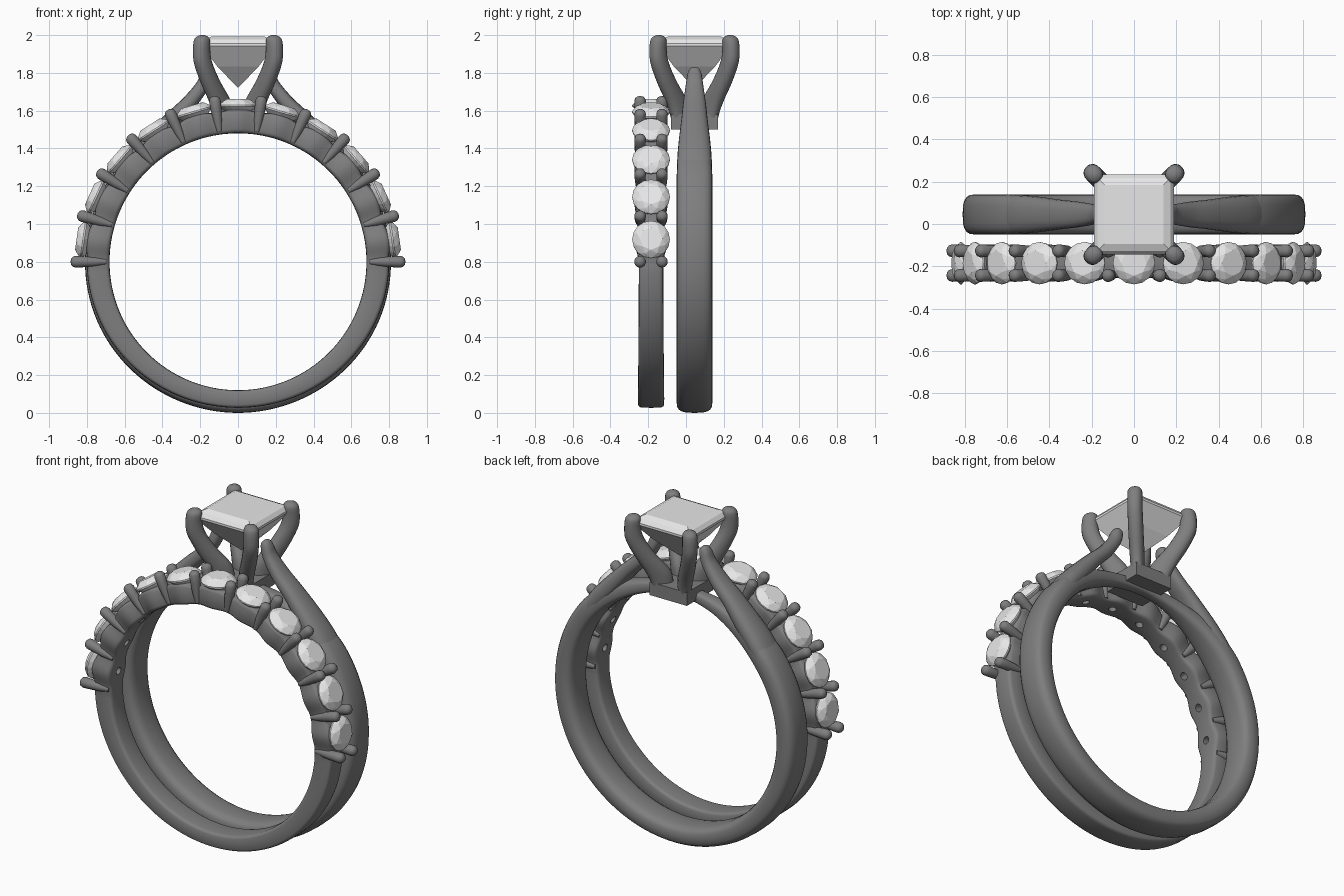
import bpy, bmesh, math
from mathutils import Vector, Matrix

if "Cube" in bpy.data.objects:
    bpy.data.objects.remove(bpy.data.objects["Cube"])

CENTER_Z = 0.8        # axis height of both rings
SOLITAIRE_Y = 0.045   # centre plane of the solitaire ring
BAND_Y = -0.185       # centre plane of the stone-set band
STONES = 11
STEP = math.pi / STONES


def material(name, value):
    m = bpy.data.materials.new(name)
    m.use_nodes = True
    color = (value, value, value, 1)
    m.diffuse_color = color
    m.node_tree.nodes["Principled BSDF"].inputs["Base Color"].default_value = color
    return m


METAL = material("grey metal", 0.21)
GEM = material("pale gem", 0.8)


def add_object(name, bm, mat, smooth=True):
    bmesh.ops.remove_doubles(bm, verts=bm.verts, dist=0.0001)
    bmesh.ops.recalc_face_normals(bm, faces=bm.faces)
    mesh = bpy.data.meshes.new(name)
    bm.to_mesh(mesh)
    bm.free()
    mesh.materials.append(mat)
    obj = bpy.data.objects.new(name, mesh)
    bpy.context.collection.objects.link(obj)
    if smooth:
        smooth_edges(obj)
    return obj


def activate(obj):
    bpy.ops.object.select_all(action='DESELECT')
    obj.select_set(True)
    bpy.context.view_layer.objects.active = obj


def smooth_edges(obj):
    activate(obj)
    bpy.ops.object.shade_smooth_by_angle(angle=math.radians(40))


def loft(bm, rings, closed=False):
    """Skin a list of equal-sized point rings; cap the ends unless closed."""
    rows = [[bm.verts.new(p) for p in ring] for ring in rings]
    n = len(rows[0])
    pairs = list(zip(rows, rows[1:]))
    if closed:
        pairs.append((rows[-1], rows[0]))
    else:
        bm.faces.new(rows[0])
        bm.faces.new(rows[-1])
    for a, b in pairs:
        for i in range(n):
            j = (i + 1) % n
            bm.faces.new((a[i], a[j], b[j], b[i]))


def section(center, u, v, a, b, power=1.0, n=20):
    """Superellipse ring with half sizes a along u and b along v."""
    def bend(s):
        return math.copysign(abs(s) ** power, s)
    angles = [math.tau * i / n for i in range(n)]
    return [center + u * a * bend(math.cos(t)) + v * b * bend(math.sin(t)) for t in angles]


def resample(keys, n):
    """Smooth interpolation through key tuples."""
    k = [Vector(p) for p in keys]
    k = [2 * k[0] - k[1]] + k + [2 * k[-1] - k[-2]]
    out = []
    for i in range(1, len(k) - 2):
        for s in range(n):
            t = s / n
            m0, m1 = (k[i + 1] - k[i - 1]) / 2, (k[i + 2] - k[i]) / 2
            out.append(k[i] * (2 * t**3 - 3 * t**2 + 1) + m0 * (t**3 - 2 * t**2 + t)
                       + k[i + 1] * (3 * t**2 - 2 * t**3) + m1 * (t**3 - t**2))
    return out + [k[-2]]


def ramp(x, lo, hi):
    t = min(max((x - lo) / (hi - lo), 0), 1)
    return t * t * (3 - 2 * t)


def radial(phi):
    return Vector((math.sin(phi), 0, math.cos(phi)))


def on_ring(phi, r, y):
    return radial(phi) * r + Vector((0, y, CENTER_Z))


def ring_body(profile, y, steps, power):
    """Closed ring; profile(phi) gives inner radius, outer radius, half width."""
    rings = []
    for i in range(steps):
        phi = -math.pi + math.tau * i / steps
        inner, outer, half = profile(abs(phi))
        rings.append(section(on_ring(phi, (inner + outer) / 2, y), radial(phi),
                             Vector((0, 1, 0)), (outer - inner) / 2, half, power))
    bm = bmesh.new()
    loft(bm, rings, closed=True)
    return bm


def hull(points):
    bm = bmesh.new()
    for p in points:
        bm.verts.new(p)
    bmesh.ops.convex_hull(bm, input=bm.verts[:])
    return bm


def polygon(n, r, z, turn=0.0):
    return [Vector((r * math.cos(math.tau * (i + turn) / n),
                    r * math.sin(math.tau * (i + turn) / n), z)) for i in range(n)]


# Solitaire shank: full width below, tapering to a thin rail under the head
def shank_profile(phi):
    d = math.degrees(phi)
    grow = ramp(d, 5, 55)
    return 0.685 - 0.005 * grow, 0.75 + 0.06 * grow - 0.01 * ramp(d, 100, 170), 0.035 + 0.06 * grow


add_object("solitaire_shank", ring_body(shank_profile, SOLITAIRE_Y, 128, 0.65), METAL)

# Raised shoulders: x, z, half thickness, half width
ARM = [(0.64, 1.17, 0.05, 0.09), (0.55, 1.317, 0.055, 0.092), (0.46, 1.425, 0.055, 0.085),
       (0.35, 1.55, 0.045, 0.07), (0.26, 1.64, 0.04, 0.06), (0.19, 1.73, 0.035, 0.047),
       (0.165, 1.79, 0.032, 0.038), (0.158, 1.82, 0.022, 0.026), (0.155, 1.83, 0.005, 0.006)]
for side, label in ((1, "left"), (-1, "right")):
    keys = resample(ARM, 5)
    spine = [Vector((side * k[0], SOLITAIRE_Y, k[1])) for k in keys]
    rings = []
    for i, k in enumerate(keys):
        tangent = (spine[min(i + 1, len(spine) - 1)] - spine[max(i - 1, 0)]).normalized()
        across = tangent.cross(Vector((0, 1, 0)))
        rings.append(section(spine[i], across, Vector((0, 1, 0)), k[2], k[3], 0.8))
    bm = bmesh.new()
    loft(bm, rings)
    add_object(label + "_shoulder", bm, METAL)

# Square base plate under the head
bm = bmesh.new()
bmesh.ops.create_cube(bm, size=1, matrix=Matrix.Translation((0, SOLITAIRE_Y, 1.54))
                      @ Matrix.Diagonal((0.25, 0.25, 0.08, 1)))
add_object("head_base", bm, METAL, smooth=False)

# Four claws: height, diagonal offset, radial half size, tangential half size
CLAW = [(1.51, 0.068, 0.055, 0.035), (1.58, 0.076, 0.063, 0.038), (1.65, 0.095, 0.07, 0.041),
        (1.75, 0.145, 0.06, 0.042), (1.85, 0.184, 0.052, 0.042), (1.92, 0.193, 0.046, 0.042),
        (1.97, 0.191, 0.043, 0.041), (1.99, 0.189, 0.032, 0.03), (2.0, 0.188, 0.012, 0.012)]
for sx, sx_name in ((1, "left"), (-1, "right")):
    for sy, sy_name in ((1, "back"), (-1, "front")):
        out = Vector((sx, sy, 0)).normalized()
        tangent = Vector((-sy, sx, 0)).normalized()
        rings = [section(Vector((sx * k[1], SOLITAIRE_Y + sy * k[1], k[0])),
                         out, tangent, k[2], k[3], 0.9) for k in resample(CLAW, 4)]
        bm = bmesh.new()
        loft(bm, rings)
        add_object(sy_name + "_" + sx_name + "_claw", bm, METAL)

# Square centre gem: table, crown, girdle, pavilion, tip
points = [Vector((0, 0, 1.72))]
for half, z in ((0.14, 1.993), (0.172, 1.978), (0.19, 1.955), (0.19, 1.942), (0.11, 1.835)):
    points += polygon(4, half * math.sqrt(2), z, 0.5)
gem = add_object("centre_gem", hull(points), GEM, smooth=False)
gem.location.y = SOLITAIRE_Y


# Stone-set band: scalloped upper half, plain lower half
def band_profile(phi):
    if phi <= math.pi / 2 + 0.03:
        wave = math.cos(math.tau * phi / STEP)
        return 0.68, 0.805 + 0.008 * wave, 0.077 + 0.011 * wave
    low = ramp(phi, math.pi / 2, math.pi)
    return 0.68, 0.8 - 0.027 * low, 0.065 + 0.005 * low


band = add_object("stone_band", ring_body(band_profile, BAND_Y, 264, 0.35), METAL, smooth=False)
stone_angles = [(i - (STONES - 1) / 2) * STEP for i in range(STONES)]

# Small open holes behind each stone
bm = bmesh.new()
for phi in stone_angles:
    bmesh.ops.create_cone(bm, cap_ends=True, segments=16, radius1=0.022, radius2=0.022, depth=0.12,
                          matrix=Matrix.Translation(on_ring(phi, 0.7, BAND_Y)) @ Matrix.Rotation(phi, 4, 'Y'))
cutter = add_object("hole_cutter", bm, METAL, smooth=False)
cutter.hide_render = True
cut = band.modifiers.new("holes", 'BOOLEAN')
cut.operation = 'DIFFERENCE'
cut.solver = 'EXACT'
cut.object = cutter
activate(band)
bpy.ops.object.modifier_apply(modifier=cut.name)
bpy.data.objects.remove(cutter)
smooth_edges(band)

# Round band gems sharing one faceted mesh
points = (polygon(8, 0.06, 0.037) + polygon(8, 0.083, 0.024, 0.5) + polygon(16, 0.1, 0.004)
          + polygon(16, 0.1, -0.004) + polygon(8, 0.05, -0.045, 0.5) + [Vector((0, 0, -0.08))])
first = add_object("band_gem", hull(points), GEM, smooth=False)
for i, phi in enumerate(stone_angles):
    stone = first
    if i:
        stone = bpy.data.objects.new("band_gem", first.data)
        bpy.context.collection.objects.link(stone)
    stone.location = on_ring(phi, 0.826, BAND_Y)
    stone.rotation_euler = (0, phi, 0)

# Paired prongs between the band gems: radius from axis, thickness
PRONG = [(0.695, 0.014), (0.76, 0.025), (0.82, 0.029), (0.86, 0.031),
         (0.875, 0.026), (0.883, 0.016), (0.886, 0.004)]
bm = bmesh.new()
for i in range(STONES + 1):
    phi = (i - STONES / 2) * STEP
    for side in (-1, 1):
        loft(bm, [section(on_ring(phi, r, BAND_Y + side * 0.058), radial(phi + math.pi / 2),
                          Vector((0, 1, 0)), t, t, n=14) for r, t in PRONG])
add_object("band_prongs", bm, METAL)
